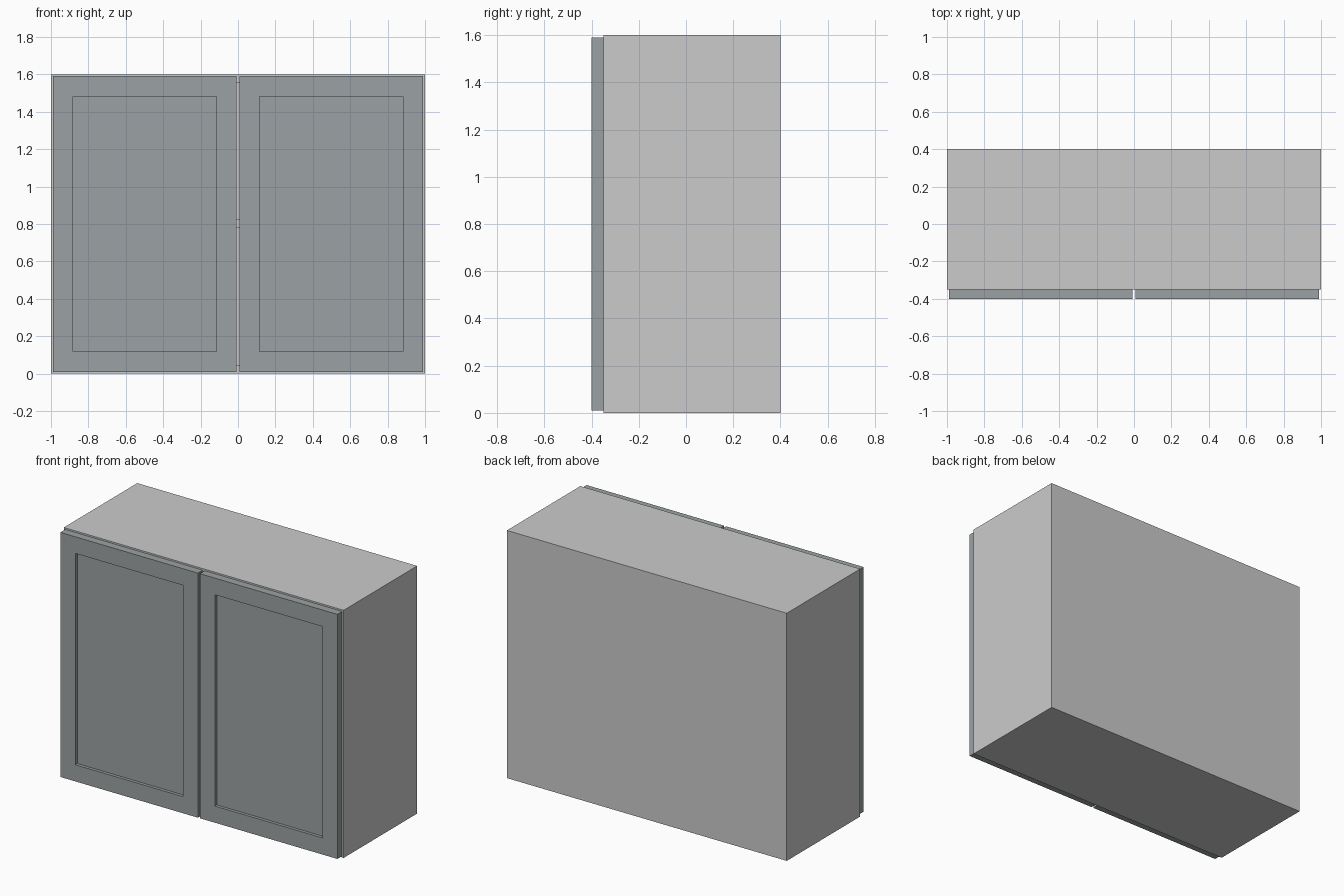
import bpy, bmesh

if "Cube" in bpy.data.objects:
    bpy.data.objects.remove(bpy.data.objects["Cube"])

# Overall sizes
FRONT, BACK = -0.35, 0.40
HEIGHT, BOARD = 1.60, 0.045
INNER = 1.0 - BOARD

door_paint = bpy.data.materials.new("door_paint")
door_paint.diffuse_color = (0.33, 0.36, 0.37, 1)
door_paint.use_nodes = True
door_paint.node_tree.nodes["Principled BSDF"].inputs["Base Color"].default_value = door_paint.diffuse_color


def box_mesh(lo, hi):
    bm = bmesh.new()
    bmesh.ops.create_cube(bm, size=1)
    for v in bm.verts:
        v.co = [lo[i] if v.co[i] < 0 else hi[i] for i in range(3)]
    return bm


def finish(name, bm, material=None):
    bmesh.ops.recalc_face_normals(bm, faces=bm.faces)
    mesh = bpy.data.meshes.new(name)
    bm.to_mesh(mesh)
    bm.free()
    if material:
        mesh.materials.append(material)
    obj = bpy.data.objects.new(name, mesh)
    bpy.context.collection.objects.link(obj)
    return obj


def board(name, lo, hi):
    return finish(name, box_mesh(lo, hi))


def panel_door(name, x0, x1):
    # Slab with a recessed centre panel
    bm = box_mesh((x0, -0.40, 0.01), (x1, FRONT, 1.59))
    bm.normal_update()
    face = min(bm.faces, key=lambda f: f.calc_center_median().y)
    bmesh.ops.inset_region(bm, faces=[face], thickness=0.152)
    result = bmesh.ops.extrude_discrete_faces(bm, faces=[face])
    for v in result["faces"][0].verts:
        v.co.y += 0.02
    return finish(name, bm, door_paint)


# Carcass sides
board("left_side", (-1, FRONT, 0), (-INNER, BACK, HEIGHT))
board("right_side", (INNER, FRONT, 0), (1, BACK, HEIGHT))

# Top, bottom, back and a middle shelf between the sides
inside_back = BACK - 0.02
board("top_panel", (-INNER, FRONT, HEIGHT - BOARD), (INNER, BACK, HEIGHT))
board("bottom_panel", (-INNER, FRONT, 0), (INNER, BACK, BOARD))
board("back_panel", (-INNER, inside_back, BOARD), (INNER, BACK, HEIGHT - BOARD))
board("shelf", (-INNER, FRONT + 0.02, 0.78), (INNER, inside_back, 0.825))

# Doors
panel_door("left_door", -0.99, -0.007)
panel_door("right_door", 0.007, 0.99)
